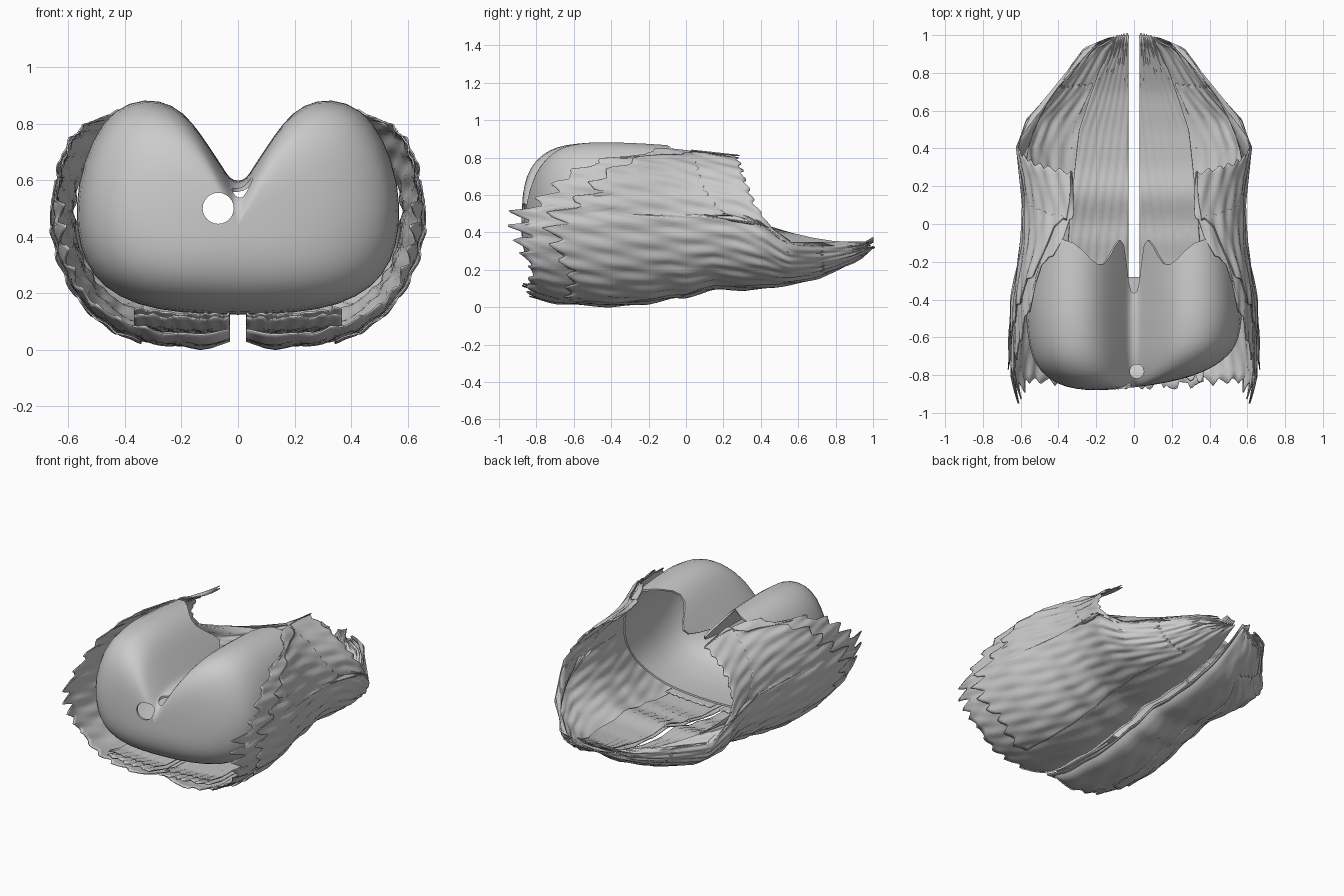
import bpy, bmesh, math, random
from mathutils import Vector

if "Cube" in bpy.data.objects:
    bpy.data.objects.remove(bpy.data.objects["Cube"])

random.seed(4)


def lerp(table, x):
    """Piecewise linear lookup."""
    if x <= table[0][0]:
        return table[0][1]
    for (a, va), (b, vb) in zip(table, table[1:]):
        if x <= b:
            return va + (vb - va) * (x - a) / (b - a)
    return table[-1][1]


def make(name, rows, closed=False, cap=False):
    """Skin a list of point rows into a mesh object."""
    bm = bmesh.new()
    vs = [[bm.verts.new(p) for p in r] for r in rows]
    n = len(rows[0])
    for r0, r1 in zip(vs, vs[1:]):
        for i in range(n if closed else n - 1):
            j = (i + 1) % n
            bm.faces.new((r0[i], r0[j], r1[j], r1[i]))
    if cap:
        c = bm.verts.new(sum((v.co for v in vs[0]), Vector()) / n)
        for i in range(n):
            bm.faces.new((c, vs[0][(i + 1) % n], vs[0][i]))
    bmesh.ops.recalc_face_normals(bm, faces=bm.faces)
    me = bpy.data.meshes.new(name)
    bm.to_mesh(me)
    bm.free()
    ob = bpy.data.objects.new(name, me)
    bpy.context.collection.objects.link(ob)
    return ob


def modifier(ob, kind, **props):
    m = ob.modifiers.new(kind.title(), kind)
    for k, v in props.items():
        setattr(m, k, v)


def smooth(ob, angle):
    bpy.ops.object.select_all(action='DESELECT')
    bpy.context.view_layer.objects.active = ob
    ob.select_set(True)
    bpy.ops.object.shade_smooth_by_angle(angle=math.radians(angle))


# Padded front shell: two-humped outline, (x, z, y of the open back rim)
half = [(0, .595, -.37), (.03, .605, -.36), (.05, .64, -.05), (.1, .715, -.1), (.16, .805, -.24),
        (.23, .87, -.2), (.33, .892, -.08), (.44, .855, -.08), (.52, .745, -.1),
        (.572, .58, -.12), (.575, .43, -.15), (.545, .31, -.2), (.48, .22, -.25),
        (.36, .155, -.27), (.2, .128, -.28), (0, .12, -.28)]
outline = half + [(-x, z, y) for x, z, y in half[-2:0:-1]]
CZ = .42
rings = []
for s in (.15, .35, .55, .7, .82, .91, .97, 1):
    ring = []
    for x, z, _ in outline:
        depth = (.365 - .12 * x * s) * (1 - s ** 3) ** .4
        ring.append((x * s, -.5 - depth, CZ + (z - CZ) * s))
    rings.append(ring)
for t in (.25, .5, .75, 1):
    k = 1 - .035 * t * t
    rings.append([(x * k, -.5 + (y + .5) * t, CZ + (z - CZ) * k) for x, z, y in outline])
pad = make("front_pad", rings, closed=True, cap=True)
modifier(pad, 'SUBSURF', levels=1, render_levels=1)
modifier(pad, 'SOLIDIFY', thickness=.012, offset=-1)

# Round front hole and small hole in the saddle
cutters = []
for loc, rot, r in (((-.07, -.85, .5), math.pi / 2, .055), ((.015, -.78, .6), 0, .037)):
    bpy.ops.mesh.primitive_cylinder_add(vertices=24, radius=r, depth=.3, location=loc, rotation=(rot, 0, 0))
    c = bpy.context.object
    c.name = "hole_cutter"
    c.hide_render = True
    cutters.append(c)
    modifier(pad, 'BOOLEAN', object=c, operation='DIFFERENCE', solver='EXACT')
bpy.context.view_layer.objects.active = pad
for m in list(pad.modifiers):
    bpy.ops.object.modifier_apply(modifier=m.name)
for c in cutters:
    bpy.data.objects.remove(c)
smooth(pad, 40)

# Fur flank: measurements along the length (y)
BOTTOM = [(-.9, .07), (-.7, .02), (-.4, .005), (-.2, .02), (-.08, .05), (0, .05), (.15, .1),
          (.3, .09), (.5, .11), (.7, .15), (.9, .24), (1, .3)]
WIDTH = [(-1, .6), (-.8, .65), (-.4, .64), (-.1, .59), (.1, .58), (.25, .59), (.4, .62),
         (.55, .57), (.7, .43), (.93, .26), (1, .1)]
MIDDLE = [(.28, .48), (.42, .43), (.55, .33), (.8, .33), (1, .355)]
TOP = [(-.5, .42), (-.1, .43), (.28, .36)]
POWER = [(-.5, .4), (-.25, .45), (.05, .85)]
# Front and back limits by angle round the flank
START = [(-90, -.84), (-60, -.86), (-40, -.84), (-20, -.93), (0, -1), (8, -.92), (16, -.8),
         (30, -.7), (40, -.6), (47, -.5), (54, -.3), (62, -.1)]
END = [(-90, 1), (-45, .98), (0, .97), (2, .46), (15, .37), (35, .315), (62, .27)]


def flank_point(a, y, off):
    ar = math.radians(a)
    zc, zb, w = lerp(MIDDLE, y), lerp(BOTTOM, y), lerp(WIDTH, y)
    ca, sa = max(math.cos(ar), 0), math.sin(ar)
    if a < 0:
        x, z = ca ** .63, zc + (zc - zb) * sa
    else:
        p = .63 + (lerp(POWER, y) - .63) * min(1, a / 25)
        x, z = ca ** p, zc + lerp(TOP, y) * sa
    x = .03 + (w - .03) * x
    z += max(0, .12 - x) * .3
    # shallow combed grooves
    off += .006 * math.sin(a * .55 + 9 * y) * math.sin(13 * y + a * .1)
    return x + off * ca, y, max(z + off * sa, 0)


def flank(name, shift, off, teeth, a0):
    rows = []
    n = 88
    for i in range(n + 1):
        a = a0 + (62 - a0) * i / n
        ph = (i * teeth / n) % 1
        saw = ph / .75 if ph < .75 else (1 - ph) / .25      # uneven fur points
        amp = .05 + .12 * min(1, max(0, (a + 50) / 50))
        y0 = lerp(START, a) + shift + amp * (1 - saw) * (.8 + .3 * math.sin(i // 6))
        y1 = lerp(END, a) + .012 * math.sin(i * 1.3)
        if off:
            y1 -= .25
        row = []
        for j in range(45):
            t = j / 44
            lift = off * (1 - t) ** 2
            row.append(flank_point(a, y0 + (y1 - y0) * t, lift))
        rows.append(row)
    ob = make(name, rows)
    modifier(ob, 'SOLIDIFY', thickness=.006, offset=0)
    modifier(ob, 'MIRROR')
    smooth(ob, 40)


flank("fur_flanks", 0, 0, 14, -90)
flank("outer_fur_layer", .2, .014, 12, -70)

# Belly panels lying inside the flanks, with ragged front ends
BELLY = [(-.9, .37), (-.3, .36), (.1, .335), (.5, .29), (.8, .19), (1, .09)]
for k, (front, lift) in enumerate(((-.88, .05), (-.84, .075))):
    rows = []
    for i in range(25):
        u = i / 24
        y0 = front + random.uniform(0, .05)
        y1 = 1 if k == 0 else -.3
        row = []
        for j in range(41):
            y = y0 + (y1 - y0) * j / 40
            x = .03 + (lerp(BELLY, y) - .03) * u
            z = lerp(BOTTOM, y) + lift + .02 * u * u + .003 * math.sin(40 * u + 12 * y)
            row.append((x, y, z))
        rows.append(row)
    ob = make("belly_panel" if k == 0 else "belly_front_fringe", rows)
    modifier(ob, 'SOLIDIFY', thickness=.006, offset=0)
    modifier(ob, 'MIRROR')
    smooth(ob, 40)
